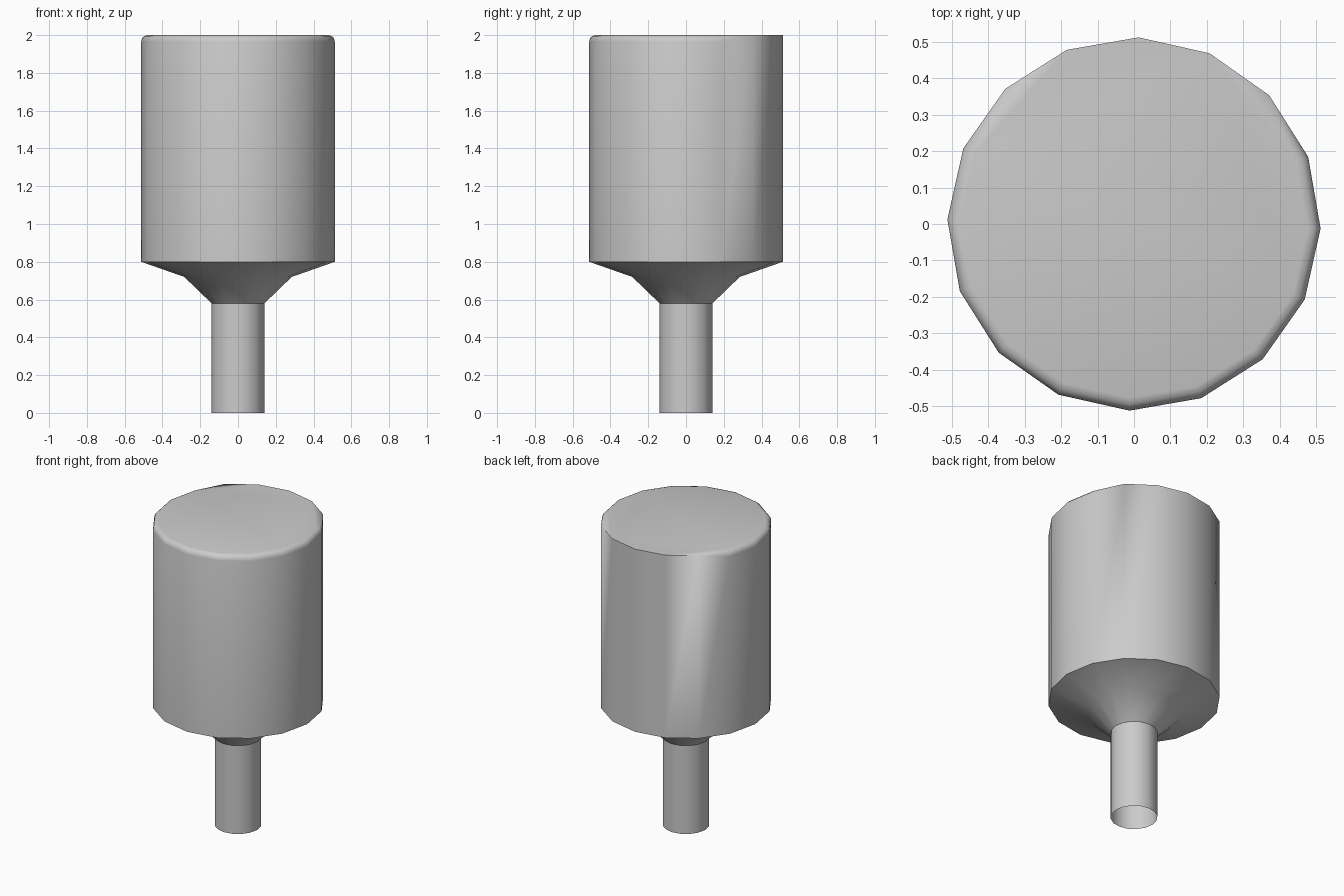
import bpy, bmesh, math

if "Cube" in bpy.data.objects:
    bpy.data.objects.remove(bpy.data.objects["Cube"])

SIDES = 16
TURN = math.radians(-1.4)


def lathe(name, profile_at, cap):
    """Revolve a profile; profile_at(k) gives (radius, z) points for side k."""
    bm = bmesh.new()
    columns = []
    for k in range(SIDES):
        a = TURN + 2 * math.pi * k / SIDES
        columns.append([bm.verts.new((r * math.cos(a), r * math.sin(a), z))
                        for r, z in profile_at(k)])
    for k in range(SIDES):
        a, b = columns[k], columns[(k + 1) % SIDES]
        for i in range(len(a) - 1):
            bm.faces.new((a[i], b[i], b[i + 1], a[i + 1]))
    if cap:
        bm.faces.new([c[-1] for c in columns])
    bmesh.ops.remove_doubles(bm, verts=bm.verts, dist=0.0005)
    bmesh.ops.recalc_face_normals(bm, faces=bm.faces)
    mesh = bpy.data.meshes.new(name)
    bm.to_mesh(mesh)
    bm.free()
    obj = bpy.data.objects.new(name, mesh)
    bpy.context.collection.objects.link(obj)
    bpy.context.view_layer.objects.active = obj
    obj.select_set(True)
    bpy.ops.object.shade_smooth_by_angle(angle=math.radians(35))
    obj.select_set(False)
    return obj


# Drum: rim rounded everywhere except along the back
def drum_profile(k):
    bevel = 0.0 if 2 <= k <= 6 else 0.035
    rim = []
    for i in range(4):
        t = math.pi / 2 * i / 3
        rim.append((0.513 - bevel * (1 - math.cos(t)),
                    2.0 - bevel * (1 - math.sin(t))))
    return [(0.513, 0.80)] + rim


lathe("drum", drum_profile, True)

# Flared collar under the drum
lathe("collar", lambda k: [(0.14, 0.58), (0.285, 0.72), (0.513, 0.80)], False)

# Hollow stem, open at the bottom
lathe("stem", lambda k: [(0.14, 0.0), (0.14, 0.58)], False)

# Outward-facing normals on the open shells
for name in ("collar", "stem"):
    mesh = bpy.data.objects[name].data
    p = mesh.polygons[0]
    if p.normal.x * p.center.x + p.normal.y * p.center.y < 0:
        mesh.flip_normals()
